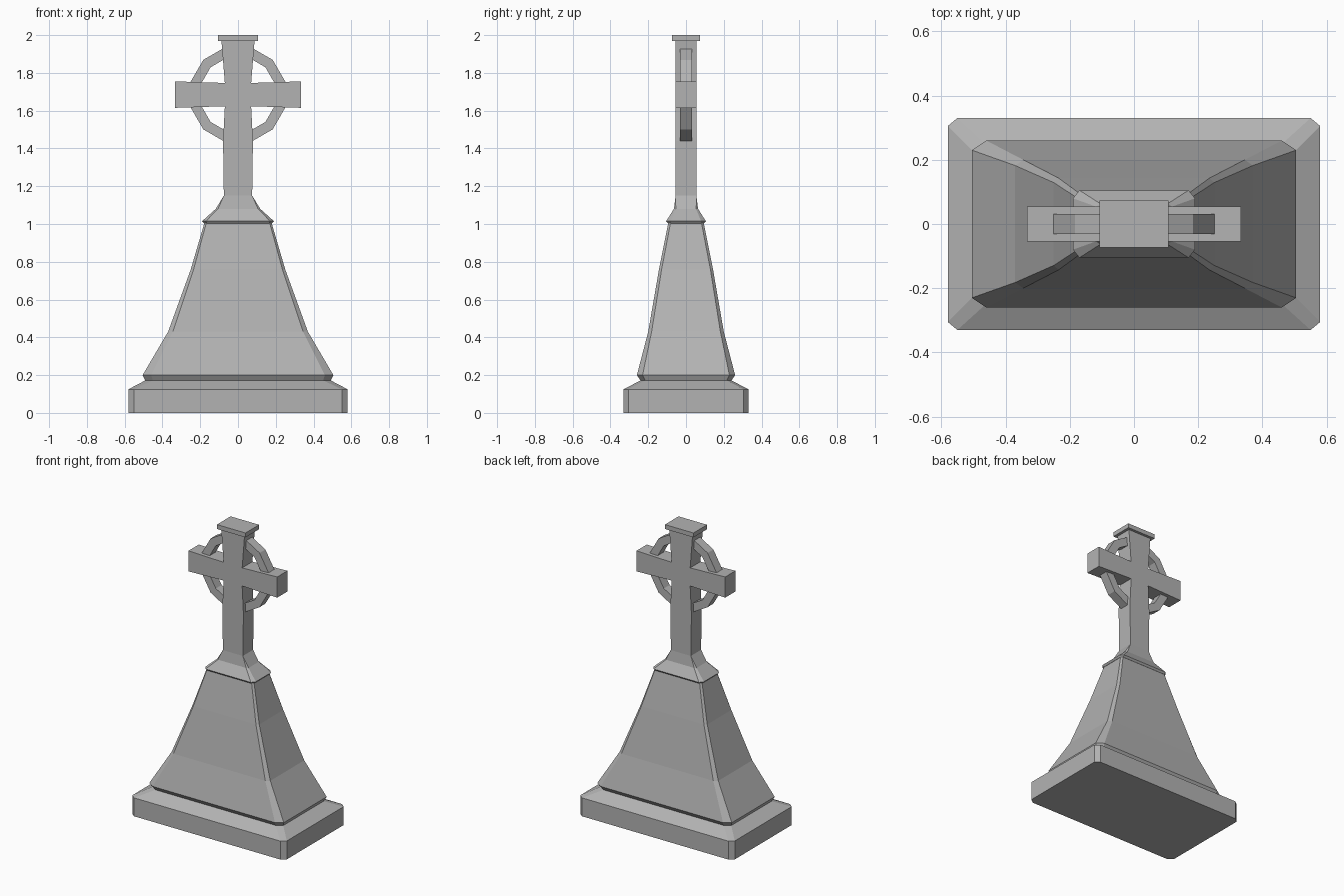
import bpy, bmesh, math
from mathutils import Matrix

cube = bpy.data.objects.get("Cube")
if cube:
    bpy.data.objects.remove(cube, do_unlink=True)

stone = bpy.data.materials.new("grey stone")
stone.use_nodes = True
GREY = (0.45, 0.45, 0.45, 1)
stone.diffuse_color = GREY
stone.node_tree.nodes["Principled BSDF"].inputs["Base Color"].default_value = GREY


def finish(name, bm):
    bmesh.ops.remove_doubles(bm, verts=bm.verts, dist=1e-4)
    bmesh.ops.recalc_face_normals(bm, faces=bm.faces)
    mesh = bpy.data.meshes.new(name)
    bm.to_mesh(mesh)
    bm.free()
    mesh.materials.append(stone)
    obj = bpy.data.objects.new(name, mesh)
    bpy.context.collection.objects.link(obj)
    return obj


def bridge(bm, a, b):
    n = len(a)
    for i in range(n):
        j = (i + 1) % n
        bm.faces.new((a[i], a[j], b[j], b[i]))


def loft(name, levels, turn=None):
    """Stack rectangles with cut corners: (z, half x, half y, cut x, cut y)."""
    bm = bmesh.new()
    rings = []
    for z, x, y, cx, cy in levels:
        pts = [(x, y - cy), (x - cx, y), (cx - x, y), (-x, y - cy),
               (-x, cy - y), (cx - x, -y), (x - cx, -y), (x, cy - y)]
        rings.append([bm.verts.new((px, py, z)) for px, py in pts])
    for a, b in zip(rings, rings[1:]):
        bridge(bm, a, b)
    bm.faces.new(rings[0])
    bm.faces.new(rings[-1])
    if turn:
        bm.transform(turn)
    return finish(name, bm)


# Stepped plinth with a sloping top
loft("plinth", [(0, .58, .33, .03, .025), (.125, .58, .33, .03, .025),
                (.175, .485, .235, .04, .025)])

# Flared pedestal
loft("pedestal", [(.17, .49, .24, .04, .025), (.2, .505, .26, .045, .03),
                  (.43, .37, .2, .025, .018), (.76, .25, .143, .015, .014),
                  (1.005, .178, .094, .01, .012)])

# Collar that narrows to the shaft
loft("collar", [(1.003, .18, .095, .015, .018), (1.015, .19, .105, .02, .025),
                (1.08, .118, .064, .012, .01), (1.15, .075, .055, 0, 0)])

# Upright shaft, slightly waisted where the arms cross
loft("shaft", [(1.15, .075, .055, 0, 0), (1.44, .079, .055, 0, 0),
               (1.615, .07, .055, 0, 0), (1.75, .07, .055, 0, 0),
               (1.975, .088, .055, 0, 0)])
loft("cap", [(1.97, .107, .073, 0, 0), (2, .107, .073, 0, 0)])

# Arms widen toward their ends
CENTRE = 1.685
for side, name in ((1, "left_arm"), (-1, "right_arm")):
    turn = Matrix.Translation((0, 0, CENTRE)) @ Matrix.Rotation(side * math.pi / 2, 4, "Y")
    loft(name, [(.05, .061, .055, 0, 0), (.333, .07, .055, 0, 0)], turn)

# Twelve-sided wheel behind the crossing
bm = bmesh.new()
loops = []
for radius, y in ((.26, -.031), (.26, .031), (.205, .031), (.205, -.031)):
    angles = [math.radians(15 + 30 * i) for i in range(12)]
    loops.append([bm.verts.new((radius * math.cos(a), y, CENTRE + radius * math.sin(a)))
                  for a in angles])
for i in range(4):
    bridge(bm, loops[i], loops[(i + 1) % 4])
finish("wheel_ring", bm)
